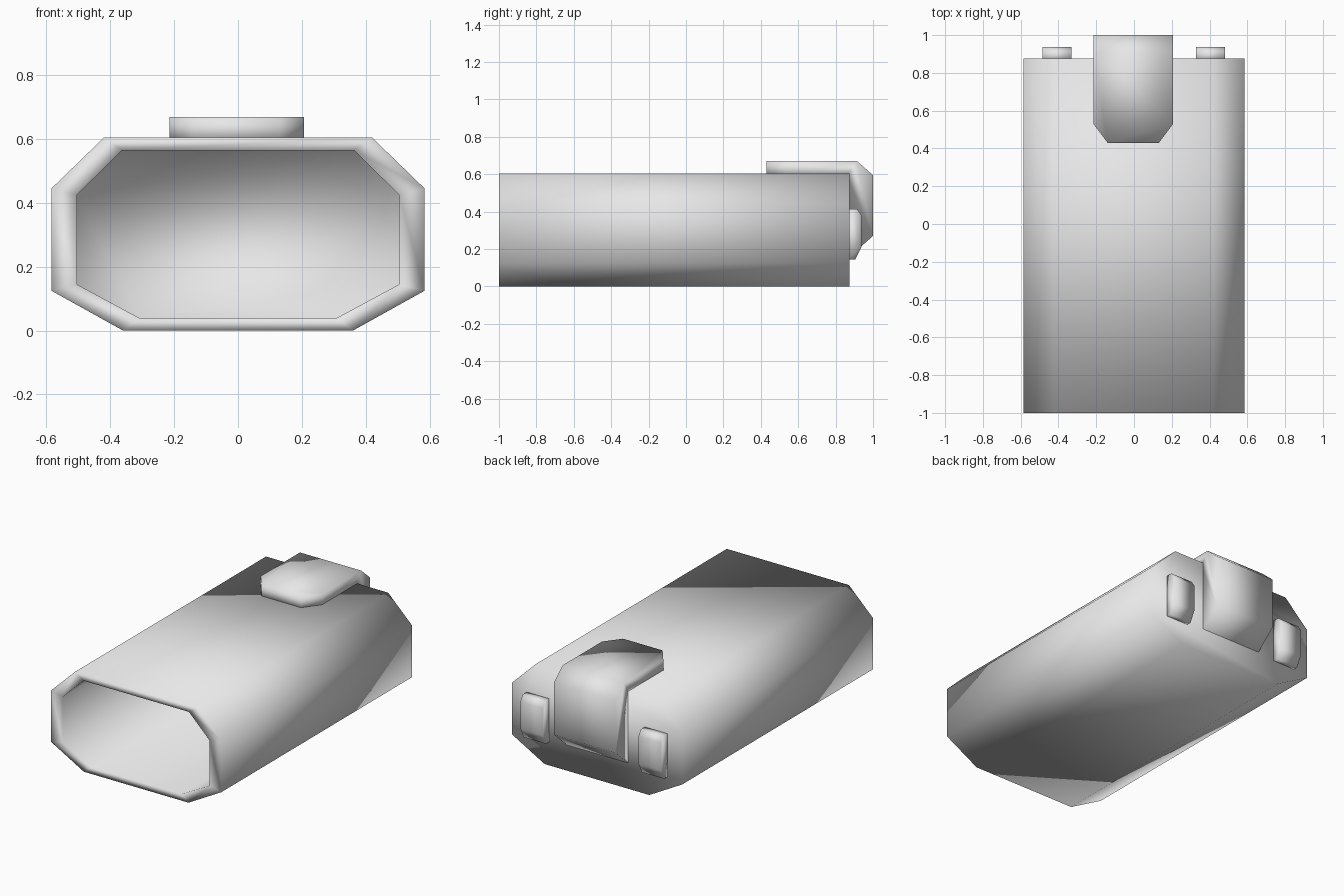
import bpy, bmesh
from mathutils import Vector

cube = bpy.data.objects.get("Cube")
if cube:
    bpy.data.objects.remove(cube, do_unlink=True)

grey = bpy.data.materials.new("light_grey")
grey.use_nodes = True
grey.diffuse_color = (0.8, 0.8, 0.8, 1)
grey.node_tree.nodes["Principled BSDF"].inputs["Base Color"].default_value = (0.8, 0.8, 0.8, 1)


def finish(name, bm):
    """Turn a bmesh into a fully smooth shaded grey object."""
    bmesh.ops.recalc_face_normals(bm, faces=bm.faces)
    for face in bm.faces:
        face.smooth = True
    mesh = bpy.data.meshes.new(name)
    bm.to_mesh(mesh)
    bm.free()
    mesh.materials.append(grey)
    obj = bpy.data.objects.new(name, mesh)
    bpy.context.collection.objects.link(obj)
    return obj


def bridge(bm, a, b):
    """Join two vertex rings with quads."""
    for i in range(len(a)):
        j = (i + 1) % len(a)
        bm.faces.new((a[i], a[j], b[j], b[i]))


def side_prism(profile, x0, x1):
    """Extrude a (y, z) profile across x."""
    bm = bmesh.new()
    rings = [[bm.verts.new((x, y, z)) for y, z in profile] for x in (x0, x1)]
    bridge(bm, *rings)
    for ring in rings:
        bm.faces.new(ring)
    return bm


def octagon(bm, half, y):
    """Ring of vertices from the +x half of an octagon, mirrored to -x."""
    points = half + [(-x, z) for x, z in reversed(half)]
    return [bm.verts.new((x, y, z)) for x, z in points]


# Hollow body: outer shell, front rim, deep cavity and closed back
outer = [(0.36, 0), (0.585, 0.125), (0.585, 0.445), (0.42, 0.605)]
inner = [(0.31, 0.04), (0.505, 0.145), (0.505, 0.425), (0.363, 0.565)]
bm = bmesh.new()
rings = [octagon(bm, outer, 0.875), octagon(bm, outer, -1),
         octagon(bm, inner, -1), octagon(bm, inner, 0.8)]
for a, b in zip(rings, rings[1:]):
    bridge(bm, a, b)
bm.faces.new(rings[0])
bm.faces.new(rings[-1])
finish("hollow_body", bm)

# Hooked clip wrapping over the top and down the back
clip = [(0.43, 0.67), (0.915, 0.67), (1, 0.595), (1, 0.27),
        (0.875, 0.16), (0.86, 0.16), (0.86, 0.59), (0.43, 0.59)]
bm = side_prism(clip, -0.215, 0.207)
for side, x in ((-1, -0.14), (1, 0.132)):
    bmesh.ops.bisect_plane(
        bm, geom=bm.verts[:] + bm.edges[:] + bm.faces[:],
        plane_co=Vector((x, 0.43, 0)), plane_no=Vector((side * 0.1, -0.075, 0)),
        clear_outer=True)
    bmesh.ops.holes_fill(bm, edges=[e for e in bm.edges if e.is_boundary])
finish("back_clip", bm)

# Small chamfered pads either side of the clip
pad = [(0.86, 0.415), (0.915, 0.415), (0.938, 0.38),
       (0.938, 0.21), (0.905, 0.145), (0.86, 0.145)]
for name, x in (("left_pad", 0.405), ("right_pad", -0.407)):
    finish(name, side_prism(pad, x - 0.077, x + 0.077))
